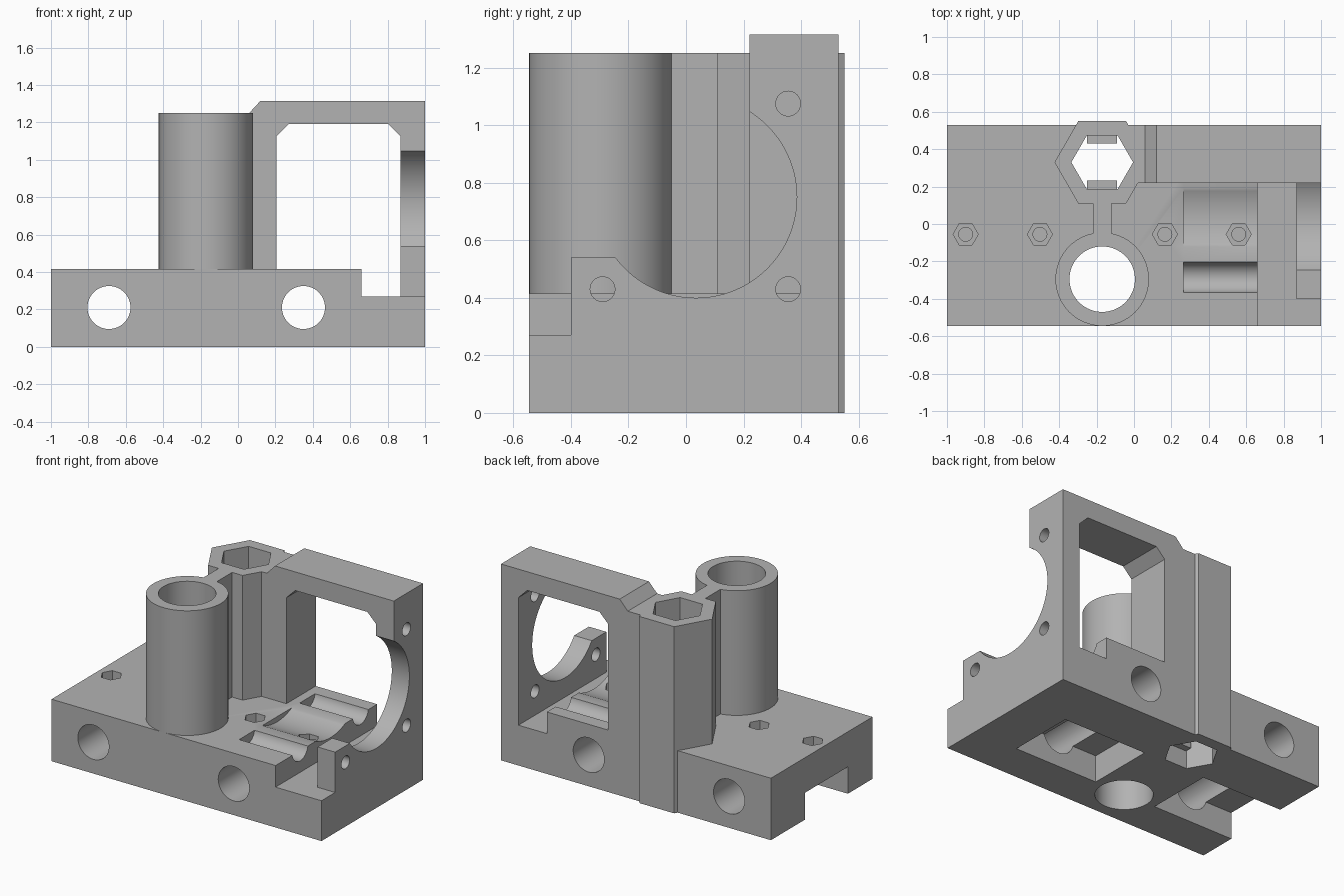
import bpy, bmesh, math

cube = bpy.data.objects.get("Cube")
if cube:
    bpy.data.objects.remove(cube, do_unlink=True)

grey = bpy.data.materials.new("plain grey")
grey.use_nodes = True
grey.diffuse_color = (0.45, 0.45, 0.45, 1)
grey.node_tree.nodes["Principled BSDF"].inputs["Base Color"].default_value = (0.45, 0.45, 0.45, 1)


def ring(u, v, r, n=64):
    """Regular polygon; n=6 gives a hexagon with points left and right."""
    return [(u + r * math.cos(math.tau * i / n), v + r * math.sin(math.tau * i / n)) for i in range(n)]


def rect(u0, u1, v0, v1):
    return [(u0, v0), (u1, v0), (u1, v1), (u0, v1)]


def prism(name, profile, axis, start, end):
    """Extrude a 2D profile along the given axis."""
    place = {"X": lambda u, v, w: (w, u, v),
             "Y": lambda u, v, w: (u, w, v),
             "Z": lambda u, v, w: (u, v, w)}[axis]
    bm = bmesh.new()
    low = [bm.verts.new(place(u, v, start)) for u, v in profile]
    high = [bm.verts.new(place(u, v, end)) for u, v in profile]
    bm.faces.new(low)
    bm.faces.new(high)
    for i in range(len(low)):
        j = (i + 1) % len(low)
        bm.faces.new((low[i], low[j], high[j], high[i]))
    bmesh.ops.recalc_face_normals(bm, faces=bm.faces)
    mesh = bpy.data.meshes.new(name)
    bm.to_mesh(mesh)
    bm.free()
    mesh.materials.append(grey)
    obj = bpy.data.objects.new(name, mesh)
    bpy.context.collection.objects.link(obj)
    return obj


def cut(obj, *shape):
    """Subtract a prism and bake the result."""
    cutter = prism("cutter", *shape)
    cutter.hide_render = True
    mod = obj.modifiers.new("cut", "BOOLEAN")
    mod.operation, mod.solver, mod.object = "DIFFERENCE", "EXACT", cutter
    baked = bpy.data.meshes.new_from_object(obj.evaluated_get(bpy.context.evaluated_depsgraph_get()))
    obj.modifiers.clear()
    obj.data = baked
    bpy.data.objects.remove(cutter, do_unlink=True)


TUBE = (-0.17, -0.295)
HEX = (-0.17, 0.33)
TOP = 1.25
DECK = 0.415
hex_bore = (ring(*HEX, 0.165, 6), "Z", -0.1, 1.5)

# Stepped base block
base = prism("base_block", [(-1, 0), (1, 0), (1, 0.27), (0.66, 0.27), (0.66, DECK), (-1, DECK)],
             "Y", -0.545, 0.53)
cut(base, ring(*TUBE, 0.175), "Z", -0.1, 1)
cut(base, *hex_bore)
# Bearing pockets underneath and cross rod holes
for x0, x1, rod in ((-1.1, -0.4, -0.69), (0.06, 0.68, 0.35)):
    cut(base, rect(x0, x1, -0.285, 0.17), "Z", -0.1, 0.18)
    cut(base, ring(rod, 0.21, 0.115), "Y", -1, 1)
# Motor clearance and screw grooves in the deck
cut(base, ring(0.035, 0.75, 0.37, 128), "X", 0.265, 0.8)
for y in (-0.285, 0.355):
    cut(base, ring(y, 0.43, 0.083), "X", 0.265, 0.8)
# Nut recesses with blind screw holes
for x in (-0.9, -0.503, 0.165, 0.56):
    cut(base, ring(x, -0.055, 0.067, 6), "Z", 0.33, 0.6)
    cut(base, ring(x, -0.055, 0.037, 32), "Z", 0.2, 0.4)

# Round tube
tube = prism("round_tube", ring(*TUBE, 0.25), "Z", DECK - 0.02, TOP)
cut(tube, ring(*TUBE, 0.175), "Z", 0, 1.5)

# Hexagonal column with small internal ledges
column = prism("hex_column", ring(*HEX, 0.255, 6), "Z", 0, TOP)
cut(column, *hex_bore)
ledges = [prism("front_ledge", rect(-0.25, -0.09, 0.18, 0.232), "Z", 0.12, 0.16),
          prism("rear_ledge", rect(-0.25, -0.09, 0.43, 0.48), "Z", 0.12, 0.16)]

# Rib tying tube and column
rib = prism("joining_rib", rect(-0.22, -0.12, -0.07, 0.12), "Z", DECK - 0.02, TOP)

# Rear arch with bevelled opening
arch = prism("rear_arch", [(-0.1, 0.4), (-0.1, TOP), (0.06, TOP), (0.12, 1.315), (1, 1.315),
                           (1, 0.2), (0.87, 0.2), (0.87, 1.125), (0.805, 1.19), (0.27, 1.19),
                           (0.205, 1.125), (0.205, 0.4)], "Y", 0.22, 0.53)
cut(arch, *hex_bore)

# Motor plate
plate = prism("motor_plate", rect(-0.4, 0.22, 0.2, 0.54), "X", 0.87, 1)
for part in (arch, plate):
    cut(part, ring(0.035, 0.75, 0.35, 128), "X", 0.8, 1.1)
for part, y, z in ((arch, 0.355, 1.075), (arch, 0.355, 0.43), (plate, -0.29, 0.43)):
    cut(part, ring(y, z, 0.043, 32), "X", 0.8, 1.1)

# Smooth the round surfaces, keep edges sharp
bpy.ops.object.select_all(action="DESELECT")
for part in [base, tube, column, rib, arch, plate] + ledges:
    part.select_set(True)
    bpy.context.view_layer.objects.active = part
bpy.ops.object.shade_smooth_by_angle(angle=math.radians(30))
